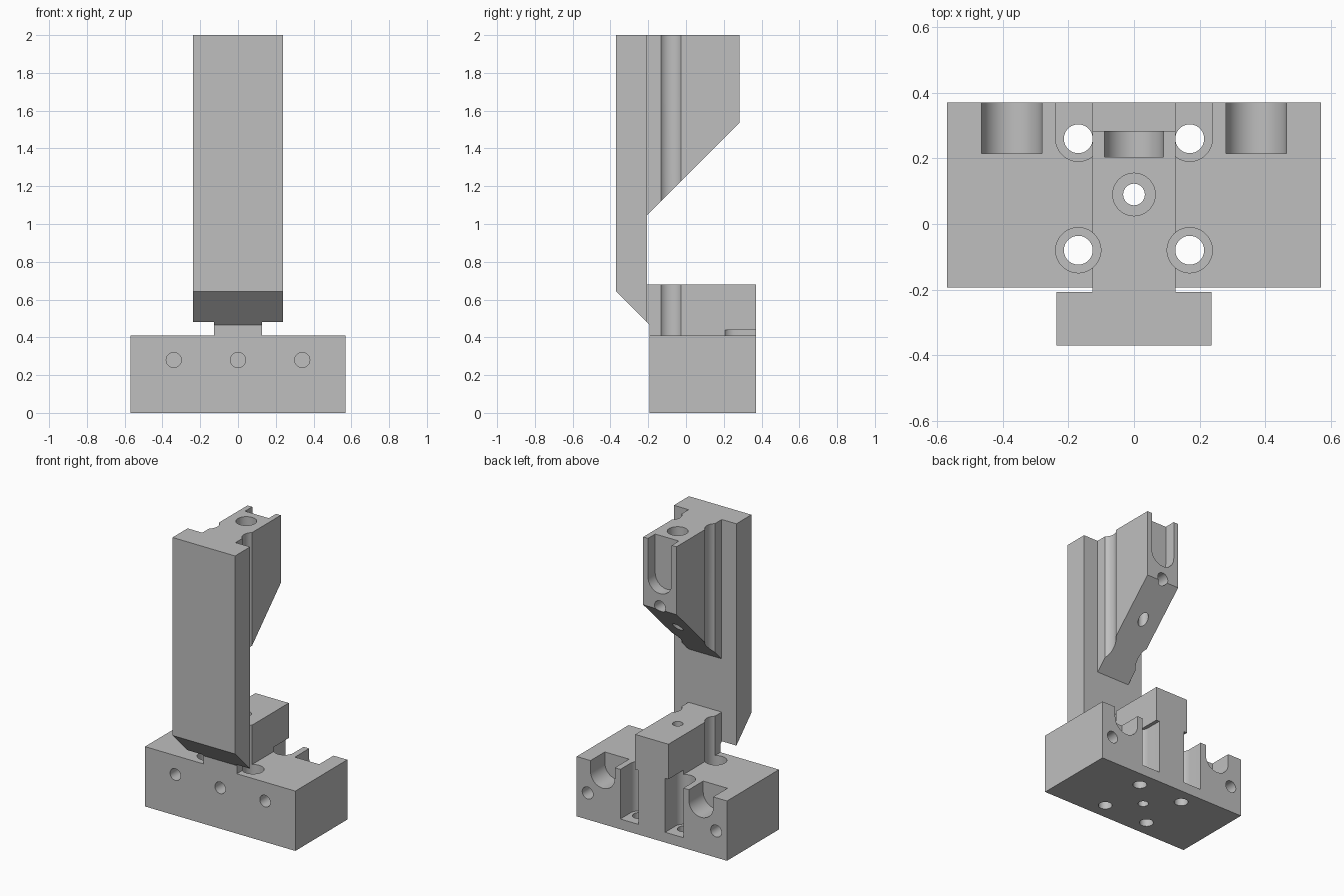
import bpy, bmesh, math
from mathutils import Vector

cube = bpy.data.objects.get("Cube")
if cube:
    bpy.data.objects.remove(cube, do_unlink=True)

# Material
grey = bpy.data.materials.new("plain_grey")
grey.use_nodes = True
colour = (0.52, 0.52, 0.52, 1)
grey.diffuse_color = colour
grey.node_tree.nodes["Principled BSDF"].inputs["Base Color"].default_value = colour

# Maps a profile point and a depth to space, by extrusion axis
PLACE = {
    "X": lambda a, b, d: Vector((d, a, b)),
    "Y": lambda a, b, d: Vector((a, d, b)),
    "Z": lambda a, b, d: Vector((a, b, d)),
}


def prism(name, profile, axis, low, high):
    """Extrude a flat profile along an axis."""
    bm = bmesh.new()
    place = PLACE[axis]
    face = bm.faces.new([bm.verts.new(place(a, b, low)) for a, b in profile])
    result = bmesh.ops.extrude_face_region(bm, geom=[face])
    moved = [g for g in result["geom"] if isinstance(g, bmesh.types.BMVert)]
    bmesh.ops.translate(bm, verts=moved, vec=place(0, 0, high - low))
    bmesh.ops.recalc_face_normals(bm, faces=bm.faces)
    mesh = bpy.data.meshes.new(name)
    bm.to_mesh(mesh)
    bm.free()
    mesh.materials.append(grey)
    obj = bpy.data.objects.new(name, mesh)
    bpy.context.collection.objects.link(obj)
    return obj


def rect(a0, a1, b0, b1):
    return [(a0, b0), (a1, b0), (a1, b1), (a0, b1)]


def arc(a, b, r, start, sweep, steps):
    angles = [start + sweep * i / steps for i in range(steps + 1)]
    return [(a + r * math.cos(t), b + r * math.sin(t)) for t in angles]


def circle(a, b, r):
    return arc(a, b, r, 0, 2 * math.pi, 48)[:-1]


def u_shape(a, b, r, end):
    """Half circle whose straight sides run up to end."""
    return arc(a, b, r, math.pi, math.pi, 24) + [(a + r, end), (a - r, end)]


def cut(targets, profile, axis, low, high):
    """Subtract a prism from each target."""
    cutter = prism("cutter", profile, axis, low, high)
    cutter.hide_render = True
    for obj in targets:
        mod = obj.modifiers.new("cut", "BOOLEAN")
        mod.operation = "DIFFERENCE"
        mod.solver = "EXACT"
        mod.object = cutter
        bpy.context.view_layer.objects.active = obj
        bpy.ops.object.modifier_apply(modifier=mod.name)
    bpy.data.objects.remove(cutter, do_unlink=True)


# Main dimensions
FRONT, BACK, JOINT = -0.193, 0.37, -0.207
BASE_TOP, RIB_TOP, TOP = 0.41, 0.68, 2.0
RIB, FLOOR = 0.126, 0.07

# Solid parts
base = prism("base_block", rect(-0.57, 0.57, FRONT, BACK), "Z", 0, BASE_TOP)
lower_rib = prism("lower_rib", [
    (FRONT, BASE_TOP), (BACK, BASE_TOP), (BACK, RIB_TOP),
    (JOINT, RIB_TOP), (JOINT, 0.48), (FRONT, 0.466)], "X", -RIB, RIB)
plate = prism("front_plate", [
    (-0.37, 0.643), (JOINT, 0.48), (JOINT, TOP), (-0.37, TOP)], "X", -0.237, 0.237)
upper_rib = prism("upper_rib", [
    (JOINT, 1.045), (0.283, 1.535), (0.283, TOP), (JOINT, TOP)], "X", -RIB, RIB)

for side in (-1, 1):
    x = 0.17 * side
    # Front screw wells and the tool grooves above them
    cut([base, lower_rib, upper_rib], circle(x, -0.08, 0.069), "Z", FLOOR, 2.1)
    # Rear screw slots, undercutting the lower rib
    cut([base, lower_rib], u_shape(x, 0.26, 0.069, 0.5), "Z", FLOOR, 0.44)
    # Screw holes through the floor
    for y in (-0.08, 0.26):
        cut([base], circle(x, y, 0.044), "Z", -0.1, FLOOR + 0.05)
    # Rear pockets and their pin holes
    cut([base], u_shape(0.373 * side, 0.337, 0.092, 0.6), "Y", 0.215, 0.5)
    cut([base], circle(0.487 * side, 0.182, 0.041), "Y", 0.17, 0.5)

# Front pin holes
for x in (-0.34, 0, 0.34):
    cut([base], circle(x, 0.28, 0.04), "Y", -0.3, -0.06)

# Central bore, with a wide counterbore from the top
cut([base, lower_rib, upper_rib], circle(0, 0.09, 0.033), "Z", -0.1, 2.1)
cut([upper_rib], circle(0, 0.09, 0.065), "Z", 1.6, 2.1)

# Pocket and pin hole at the back of the upper rib
cut([upper_rib], u_shape(0, 1.735, 0.09, 2.1), "Y", 0.205, 0.4)
cut([upper_rib], circle(0, 1.555, 0.041), "Y", 0.1, 0.4)

# Smooth the round walls, keep edges sharp
bpy.ops.object.select_all(action="DESELECT")
for obj in (base, lower_rib, plate, upper_rib):
    obj.select_set(True)
bpy.context.view_layer.objects.active = base
bpy.ops.object.shade_smooth_by_angle(angle=math.radians(30))
